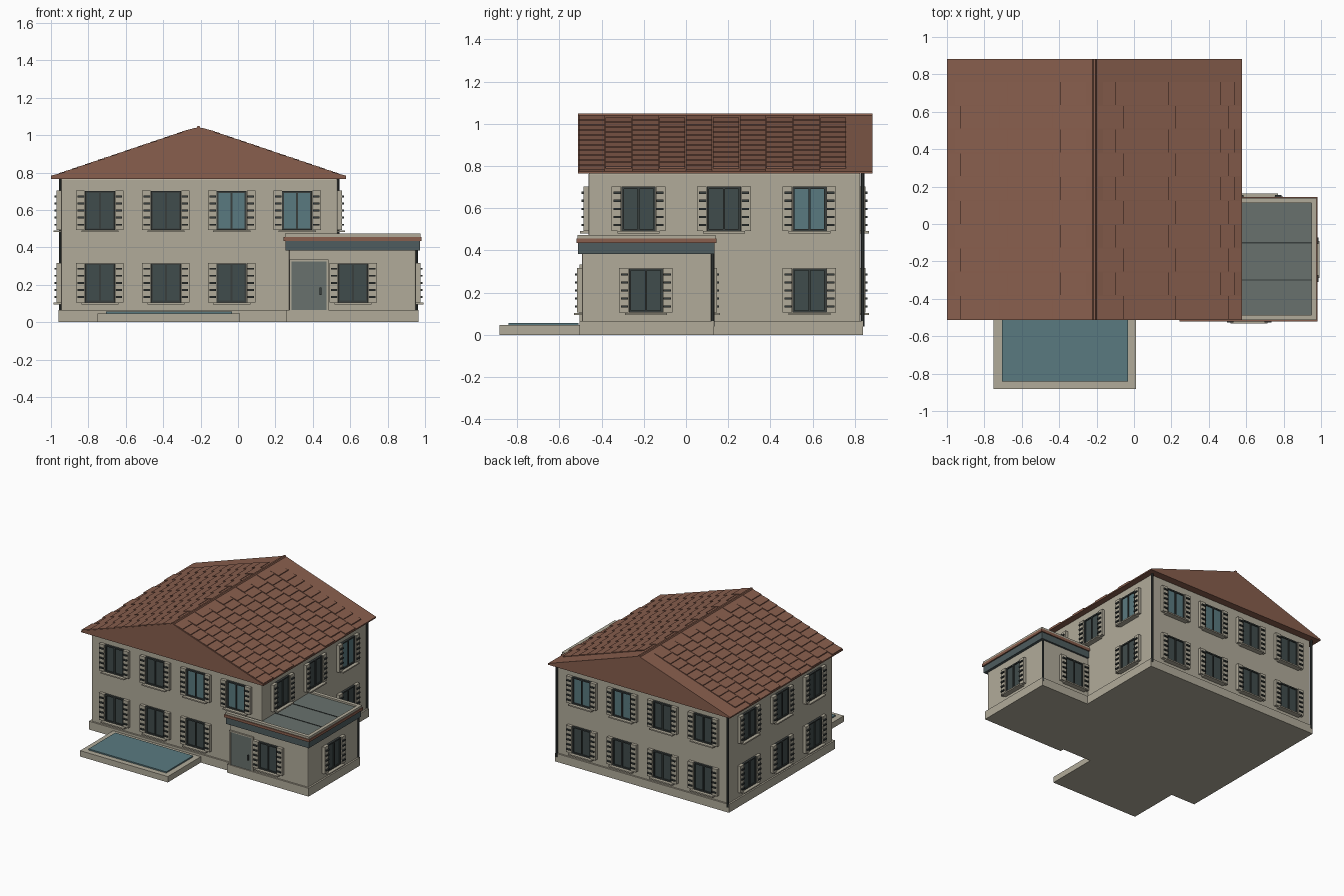
import bpy, bmesh, math

if "Cube" in bpy.data.objects:
    bpy.data.objects.remove(bpy.data.objects["Cube"])


def mat(name, rgb):
    m = bpy.data.materials.new(name)
    lin = [(c / 255 / 12.92) if c < 11 else ((c / 255 + 0.055) / 1.055) ** 2.4 for c in rgb]
    m.diffuse_color = (*lin, 1)
    m.use_nodes = True
    m.node_tree.nodes["Principled BSDF"].inputs["Base Color"].default_value = m.diffuse_color
    return m


WALL = mat("warm plaster", (177, 171, 154))
ROOF = mat("terracotta", (136, 94, 77))
WATER = mat("teal water", (90, 122, 128))
GLASS = mat("dark glass", (64, 76, 76))
TRIM = mat("slate trim", (78, 92, 94))
DOOR = mat("grey panel", (104, 113, 109))
DARK = mat("dark metal", (56, 62, 61))


def add_box(bm, x0, x1, y0, y1, z0, z1, mi=0):
    vs = bmesh.ops.create_cube(bm, size=1)["verts"]
    for v in vs:
        v.co = (x1 if v.co.x > 0 else x0, y1 if v.co.y > 0 else y0, z1 if v.co.z > 0 else z0)
    for f in {f for v in vs for f in v.link_faces}:
        f.material_index = mi


def add_prism(bm, pts, y0, y1):
    """Extrude an x-z outline along y."""
    a = [bm.verts.new((x, y0, z)) for x, z in pts]
    b = [bm.verts.new((x, y1, z)) for x, z in pts]
    n = len(pts)
    bm.faces.new(a)
    bm.faces.new(b[::-1])
    for i in range(n):
        bm.faces.new((a[i], b[i], b[(i + 1) % n], a[(i + 1) % n]))


def to_mesh(bm, name, mats):
    bmesh.ops.recalc_face_normals(bm, faces=bm.faces[:])
    me = bpy.data.meshes.new(name)
    bm.to_mesh(me)
    bm.free()
    for m in mats:
        me.materials.append(m)
    return me


def place(name, me, loc=(0, 0, 0), rot=0):
    ob = bpy.data.objects.new(name, me)
    ob.location = loc
    ob.rotation_euler.z = math.radians(rot)
    bpy.context.collection.objects.link(ob)
    return ob


def boxes(name, m, *dims, bevel=0):
    bm = bmesh.new()
    for d in dims:
        add_box(bm, *d)
    ob = place(name, to_mesh(bm, name, [m]))
    if bevel:
        mod = ob.modifiers.new("edge", "BEVEL")
        mod.width, mod.segments = bevel, 2
    return ob


# Main house and annex walls with plinths
boxes("main_walls", WALL, (-0.947, 0.533, -0.462, 0.827, 0.03, 0.768), bevel=0.008)
boxes("annex_walls", WALL, (0.272, 0.952, -0.492, 0.122, 0.03, 0.39), bevel=0.008)
boxes("main_plinth", WALL, (-0.96, 0.546, -0.475, 0.84, 0, 0.065))
boxes("annex_plinth", WALL, (0.26, 0.965, -0.505, 0.133, 0, 0.065))

# Gable roof
CX, HALF, EAVE, RIDGE = -0.211, 0.789, 0.775, 1.042
bm = bmesh.new()
add_prism(bm, [(CX - HALF, 0.765), (CX + HALF, 0.765), (CX + HALF, EAVE),
               (CX, RIDGE), (CX - HALF, EAVE)], -0.512, 0.883)
place("main_roof", to_mesh(bm, "main_roof", [ROOF]))

# Tiles: staggered courses, each one lifted at its lower edge
slope = (RIDGE - EAVE) / HALF
bm = bmesh.new()
for course in range(10):
    y = 0.636 - 0.1272 * course
    start, count = (0.046, 10) if course % 2 == 0 else (0.016, 11)
    for side in (-1, 1):
        for k in range(count):
            d0 = start + 0.0702 * k
            d1 = d0 + 0.0695
            h0, h1 = RIDGE - slope * d0, RIDGE - slope * d1
            add_prism(bm, [(CX + side * d0, h0 - 0.002), (CX + side * d1, h1 - 0.002),
                           (CX + side * d1, h1 + 0.008), (CX + side * d0, h0 + 0.003)],
                      y + 0.001, y + 0.123)
place("roof_tiles", to_mesh(bm, "roof_tiles", [ROOF]))

# Ridge cap
bm = bmesh.new()
add_prism(bm, [(CX - 0.012, RIDGE - 0.006), (CX + 0.012, RIDGE - 0.006),
               (CX + 0.006, RIDGE + 0.006), (CX - 0.006, RIDGE + 0.006)], -0.512, 0.883)
place("ridge_cap", to_mesh(bm, "ridge_cap", [ROOF]))

# Annex flat roof: fascia, terracotta lip, parapet rim, panel with seams
boxes("annex_fascia", TRIM, (0.254, 0.972, -0.512, 0.136, 0.383, 0.437))
boxes("annex_lip", ROOF, (0.243, 0.982, -0.52, 0.145, 0.435, 0.456))
boxes("annex_parapet", WALL,
      (0.25, 0.977, -0.514, -0.486, 0.45, 0.473), (0.25, 0.977, 0.112, 0.14, 0.45, 0.473),
      (0.95, 0.977, -0.486, 0.112, 0.45, 0.473), (0.25, 0.278, -0.486, 0.112, 0.45, 0.473))
boxes("annex_roof_panel", DOOR, (0.278, 0.95, -0.486, 0.112, 0.44, 0.46))
boxes("annex_roof_seams", DARK, *[(0.278, 0.95, y - 0.003, y + 0.003, 0.455, 0.463)
                                  for y in (-0.3, -0.1)])


# Windows: local -y points out of the wall
def window_mesh(name, glass):
    bm = bmesh.new()
    add_box(bm, -0.078, 0.078, -0.008, 0.005, -0.103, 0.1, 1)            # glass
    for u, w in ((-0.075, 0.005), (0, 0.005), (0.075, 0.005)):            # uprights
        add_box(bm, u - w, u + w, -0.016, 0, -0.103, 0.103, 2)
    for z in (-0.1, 0.1):                                                 # rails
        add_box(bm, -0.08, 0.08, -0.016, 0, z - 0.005, z + 0.005, 2)
    add_box(bm, -0.1, 0.1, -0.04, 0, -0.116, -0.106, 0)                   # sill
    for s in (-1, 1):                                                     # shutters
        a, b = sorted((s * 0.082, s * 0.127))
        add_box(bm, a, b, -0.024, 0, -0.104, 0.106, 0)
        a, b = sorted((s * 0.084, s * 0.119))
        for k in range(5):
            z = -0.076 + 0.038 * k
            add_box(bm, a, b, -0.034, -0.02, z - 0.005, z + 0.005, 2)
    return to_mesh(bm, name, [WALL, glass, DARK])


dark_win = window_mesh("window_dark", GLASS)
teal_win = window_mesh("window_teal", WATER)
UP, LOW = 0.597, 0.21
XS, YS = (-0.738, -0.385, -0.034, 0.316), (-0.225, 0.18, 0.585)
for i, x in enumerate(XS):
    upper = teal_win if i > 1 else dark_win
    place("front_window_upper", upper, (x, -0.462, UP))
    place("back_window_upper", upper, (x, 0.827, UP), 180)
    place("back_window_lower", dark_win, (x, 0.827, LOW), 180)
    if i < 3:
        place("front_window_lower", dark_win, (x, -0.462, LOW))
for i, y in enumerate(YS):
    place("right_window_upper", teal_win if i == 2 else dark_win, (0.533, y, UP), 90)
    for z in (UP, LOW):
        place("left_window", dark_win, (-0.947, y, z), -90)
place("right_window_lower", dark_win, (0.533, 0.585, LOW), 90)
place("annex_front_window", dark_win, (0.615, -0.492, LOW))
place("annex_right_window", dark_win, (0.952, -0.19, LOW), 90)
place("annex_back_window", dark_win, (0.67, 0.122, LOW), 180)

# Front door with frame and handle
boxes("front_door", DOOR, (0.287, 0.472, -0.499, -0.48, 0.066, 0.324))
boxes("door_frame", WALL, (0.275, 0.287, -0.504, -0.48, 0.066, 0.334),
      (0.472, 0.484, -0.504, -0.48, 0.066, 0.334), (0.287, 0.472, -0.504, -0.48, 0.324, 0.334))
boxes("door_handle", DARK, (0.436, 0.446, -0.51, -0.495, 0.145, 0.185))

# Downpipes
for x, y, top in ((0.535, 0.838, 0.768), (-0.949, 0.838, 0.768), (0.955, 0.127, 0.39)):
    bm = bmesh.new()
    bmesh.ops.create_cone(bm, cap_ends=True, segments=10, radius1=0.009, radius2=0.009,
                          depth=top - 0.04)
    place("downpipe", to_mesh(bm, "downpipe", [DARK]), (x, y, (top + 0.04) / 2))

# Pool: rim slab and raised water sheet
boxes("pool_rim", WALL, (-0.75, 0.01, -0.883, -0.47, 0, 0.046))
boxes("pool_water", WATER, (-0.706, -0.032, -0.842, -0.51, 0.04, 0.056))
